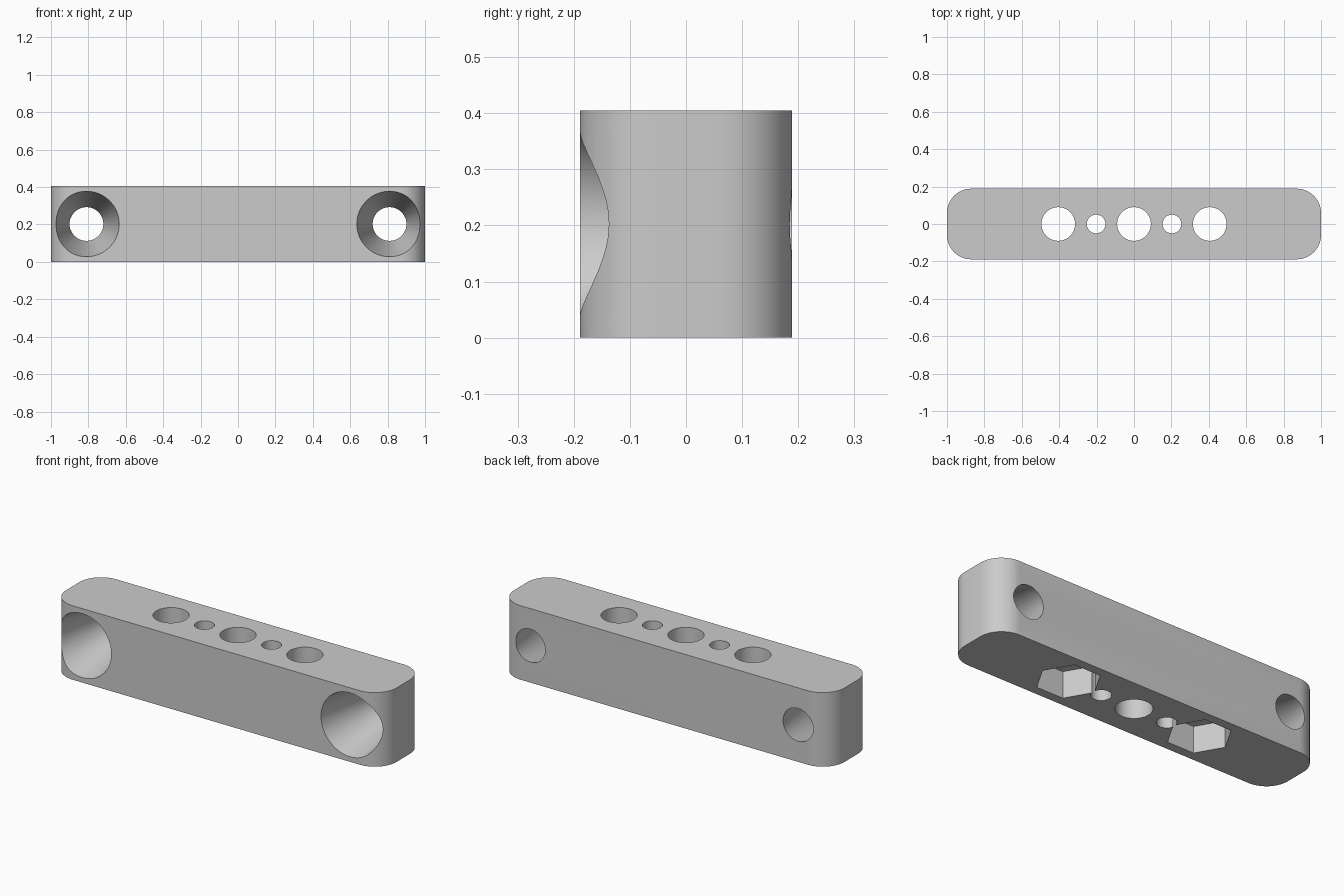
import bpy, math
from mathutils import Matrix

default = bpy.data.objects.get("Cube")
if default:
    bpy.data.objects.remove(default, do_unlink=True)

LENGTH, DEPTH, HEIGHT = 2.0, 0.378, 0.405
CORNER = 0.13
HOLE, PIN = 0.09, 0.05

grey = bpy.data.materials.new("plain_grey")
grey.use_nodes = True
grey.diffuse_color = (0.6, 0.6, 0.6, 1)
grey.node_tree.nodes["Principled BSDF"].inputs["Base Color"].default_value = (0.6, 0.6, 0.6, 1)

# Block outline with rounded vertical corners, extruded upwards
outline = []
for i, (sx, sy) in enumerate([(1, 1), (-1, 1), (-1, -1), (1, -1)]):
    for k in range(11):
        a = math.radians(90 * i + 9 * k)
        outline.append((sx * (LENGTH / 2 - CORNER) + CORNER * math.cos(a),
                        sy * (DEPTH / 2 - CORNER) + CORNER * math.sin(a)))
n = len(outline)
verts = [(x, y, z) for z in (0, HEIGHT) for x, y in outline]
faces = [tuple(reversed(range(n))), tuple(range(n, 2 * n))]
faces += [(i, (i + 1) % n, n + (i + 1) % n, n + i) for i in range(n)]
mesh = bpy.data.meshes.new("mounting_block")
mesh.from_pydata(verts, [], faces)
mesh.materials.append(grey)
block = bpy.data.objects.new("mounting_block", mesh)
bpy.context.collection.objects.link(block)


def cut(name, sides, r1, r2, depth, location, tilt=0.0):
    """Subtract a cylinder, cone or prism from the block."""
    bpy.ops.mesh.primitive_cone_add(vertices=sides, radius1=r1, radius2=r2, depth=depth)
    tool = bpy.context.object
    tool.name = name
    # Put a corner of the polygon on the x axis
    tool.data.transform(Matrix.Rotation(math.pi / 2, 4, 'Z'))
    tool.data.transform(Matrix.Rotation(tilt, 4, 'X'))
    tool.data.transform(Matrix.Translation(location))
    tool.data.materials.append(grey)
    tool.hide_render = True
    mod = block.modifiers.new(name, 'BOOLEAN')
    mod.operation = 'DIFFERENCE'
    mod.solver = 'EXACT'
    mod.object = tool
    bpy.context.view_layer.objects.active = block
    bpy.ops.object.modifier_apply(modifier=name)
    bpy.data.objects.remove(tool, do_unlink=True)


mid = HEIGHT / 2

# Vertical bores and pin holes
for x in (-0.405, 0, 0.405):
    cut("bore", 48, HOLE, HOLE, 1, (x, 0, mid))
for x in (-0.203, 0.203):
    cut("pin_hole", 32, PIN, PIN, 1, (x, 0, mid))

for side in (-1, 1):
    # Hexagonal nut pockets in the underside
    cut("nut_pocket", 6, 0.16, 0.16, 0.29, (side * 0.405, 0, 0))
    # Tapered holes, wide at the front and narrow at the back
    extra = 0.02
    slope = (0.175 - HOLE) / DEPTH
    cut("tapered_hole", 48, 0.175 + slope * extra, HOLE - slope * extra,
        DEPTH + 2 * extra, (side * 0.81, 0, mid), -math.pi / 2)

# Smooth curved walls, sharp rims
bpy.ops.object.select_all(action='DESELECT')
block.select_set(True)
bpy.context.view_layer.objects.active = block
bpy.ops.object.shade_smooth_by_angle(angle=math.radians(30))
